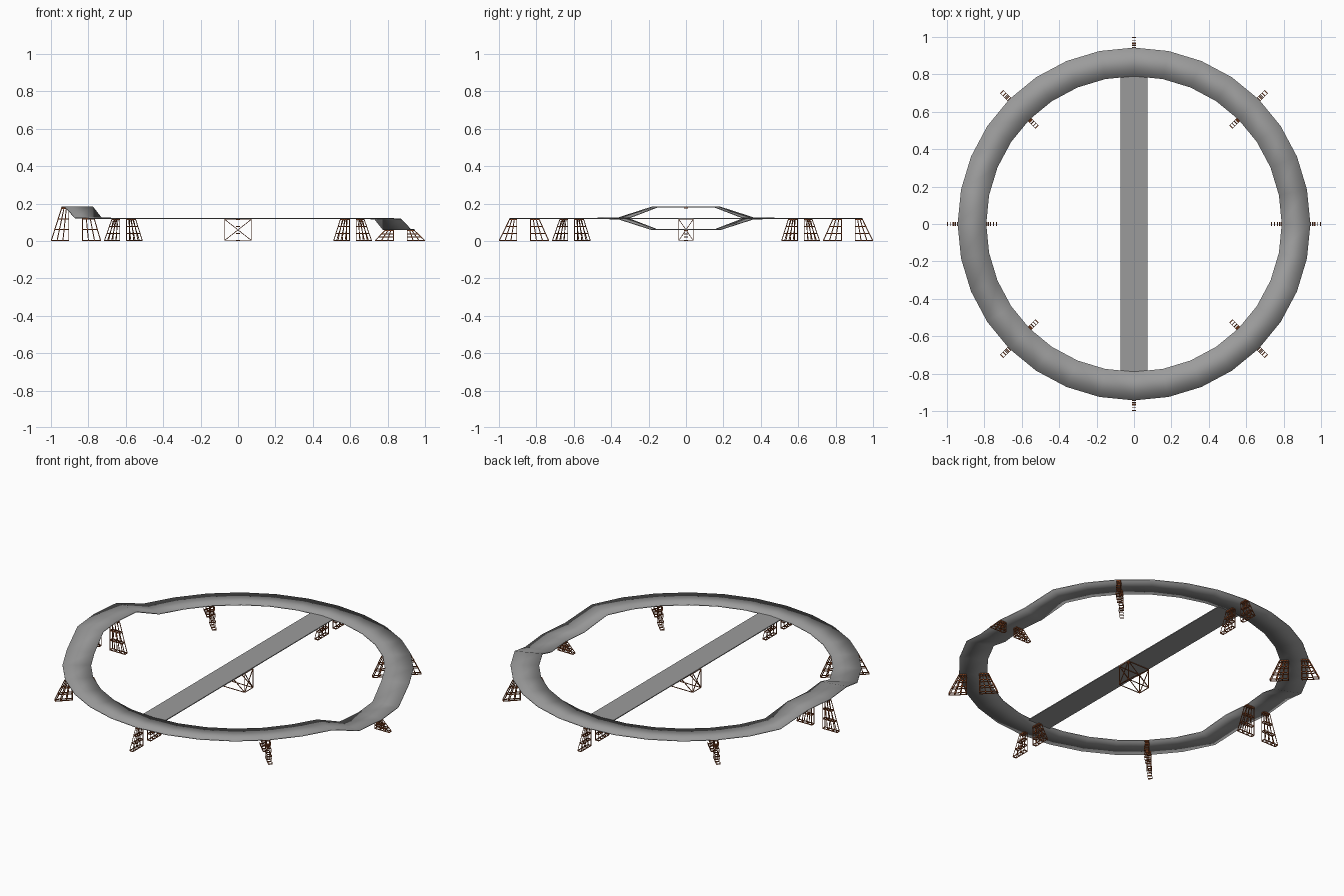
import bpy, bmesh, math
from mathutils import Vector

if "Cube" in bpy.data.objects:
    bpy.data.objects.remove(bpy.data.objects["Cube"])


def material(name, rgb):
    m = bpy.data.materials.new(name)
    m.diffuse_color = (*rgb, 1)
    m.use_nodes = True
    m.node_tree.nodes["Principled BSDF"].inputs["Base Color"].default_value = m.diffuse_color
    return m


GREY = material("deck grey", (0.33, 0.33, 0.33))
RUST = material("rust brown", (0.28, 0.07, 0.02))

SEG, R_IN, R_OUT, DECK, THICK = 32, 0.79, 0.943, 0.123, 0.005


def finish(bm, name, mat, smooth=False):
    bmesh.ops.recalc_face_normals(bm, faces=bm.faces)
    for f in bm.faces:
        f.smooth = smooth
    me = bpy.data.meshes.new(name)
    bm.to_mesh(me)
    bm.free()
    me.materials.append(mat)
    ob = bpy.data.objects.new(name, me)
    bpy.context.collection.objects.link(ob)
    return ob


def beam(bm, a, b, side, w, t):
    """Rectangular bar from a to b: w wide along side, t thick across it."""
    a, b, side = Vector(a), Vector(b), Vector(side).normalized()
    d = (b - a).normalized()
    s = (side - d * side.dot(d)).normalized() * w / 2
    u = d.cross(s).normalized() * t / 2
    ends = [[bm.verts.new(p + i * s + j * u)
             for i, j in ((-1, -1), (1, -1), (1, 1), (-1, 1))] for p in (a, b)]
    bm.faces.new(ends[0])
    bm.faces.new(ends[1])
    for k in range(4):
        n = (k + 1) % 4
        bm.faces.new((ends[0][k], ends[0][n], ends[1][n], ends[1][k]))


def deck_height(i):
    """Raised hump on the left, matching dip on the right."""
    right = min(i, SEG - i)
    left = abs(i - SEG // 2)
    rise = (1, 1, 0.05)
    if left < 3:
        return DECK + 0.06 * rise[left]
    if right < 3:
        return DECK - 0.06 * rise[right]
    return DECK


# circular walkway: thin slab with soft edges
bm = bmesh.new()
rings = []
for i in range(SEG):
    a = 2 * math.pi * i / SEG
    z = deck_height(i)
    rings.append([bm.verts.new((r * math.cos(a), r * math.sin(a), h)) for r, h in
                  ((R_IN, z), (R_OUT, z), (R_OUT, z - THICK), (R_IN, z - THICK))])
for i in range(SEG):
    p, q = rings[i], rings[(i + 1) % SEG]
    for k in range(4):
        n = (k + 1) % 4
        bm.faces.new((p[k], p[n], q[n], q[k]))
finish(bm, "ring_walkway", GREY, smooth=True)

# straight bridge across the middle
bm = bmesh.new()
zc = DECK - THICK / 2 - 0.0005
beam(bm, (0, -0.795, zc), (0, 0.795, zc), (1, 0, 0), 0.145, THICK)
finish(bm, "cross_bridge", GREY)


# trapezoid lattice legs: two thin flat grids joined by short ties
def lattice(bm, ang, base, top, h):
    rad = Vector((math.cos(ang), math.sin(ang), 0))
    tan = Vector((-math.sin(ang), math.cos(ang), 0))

    def at(u, v, s=0):
        lo = base[0] + (base[1] - base[0]) * u
        hi = top[0] + (top[1] - top[0]) * u
        return rad * (lo + (hi - lo) * v) + tan * s + Vector((0, 0, 0.003 + (h - 0.003) * v))

    for s in (-0.011, 0.011):
        for k in range(4):
            beam(bm, at(k / 3, 0, s), at(k / 3, 1, s), tan, 0.0008, 0.005)
            beam(bm, at(0, k / 3, s), at(1, k / 3, s), tan, 0.0008, 0.006)
    for i in range(4):
        for j in range(4):
            u, v = i / 3, j / 3
            beam(bm, at(u, v, -0.011), at(u, v, 0.011), rad, 0.005, 0.005)


for k in range(8):
    ang = k * math.pi / 4
    h = deck_height(k * SEG // 8) - THICK - 0.003
    for label, base, top in (("outer", (0.905, 0.998), (0.905, 0.943)),
                             ("inner", (0.832, 0.735), (0.832, 0.785))):
        bm = bmesh.new()
        lattice(bm, ang, base, top, h)
        finish(bm, f"{label}_lattice_leg_{k + 1}", RUST)

# braced box frame under the middle of the bridge
bm = bmesh.new()
X, Y, Z0, Z1, W = 0.071, 0.038, 0.003, DECK - THICK - 0.003, 0.0035
for s in (-1, 1):
    for z in (Z0, Z1):
        beam(bm, (-X, s * Y, z), (X, s * Y, z), (0, 0, 1), W, W)
        beam(bm, (s * X, -Y, z), (s * X, Y, z), (0, 0, 1), W, W)
    for t in (-1, 1):
        beam(bm, (s * X, t * Y, Z0), (s * X, t * Y, Z1), (1, 0, 0), W, W)
        za, zb = (Z0, Z1) if t > 0 else (Z1, Z0)
        beam(bm, (-X, s * Y, za), (X, s * Y, zb), (0, 1, 0), W, W)
        beam(bm, (s * X, -Y, za), (s * X, Y, zb), (1, 0, 0), W, W)
finish(bm, "centre_braced_frame", RUST)
